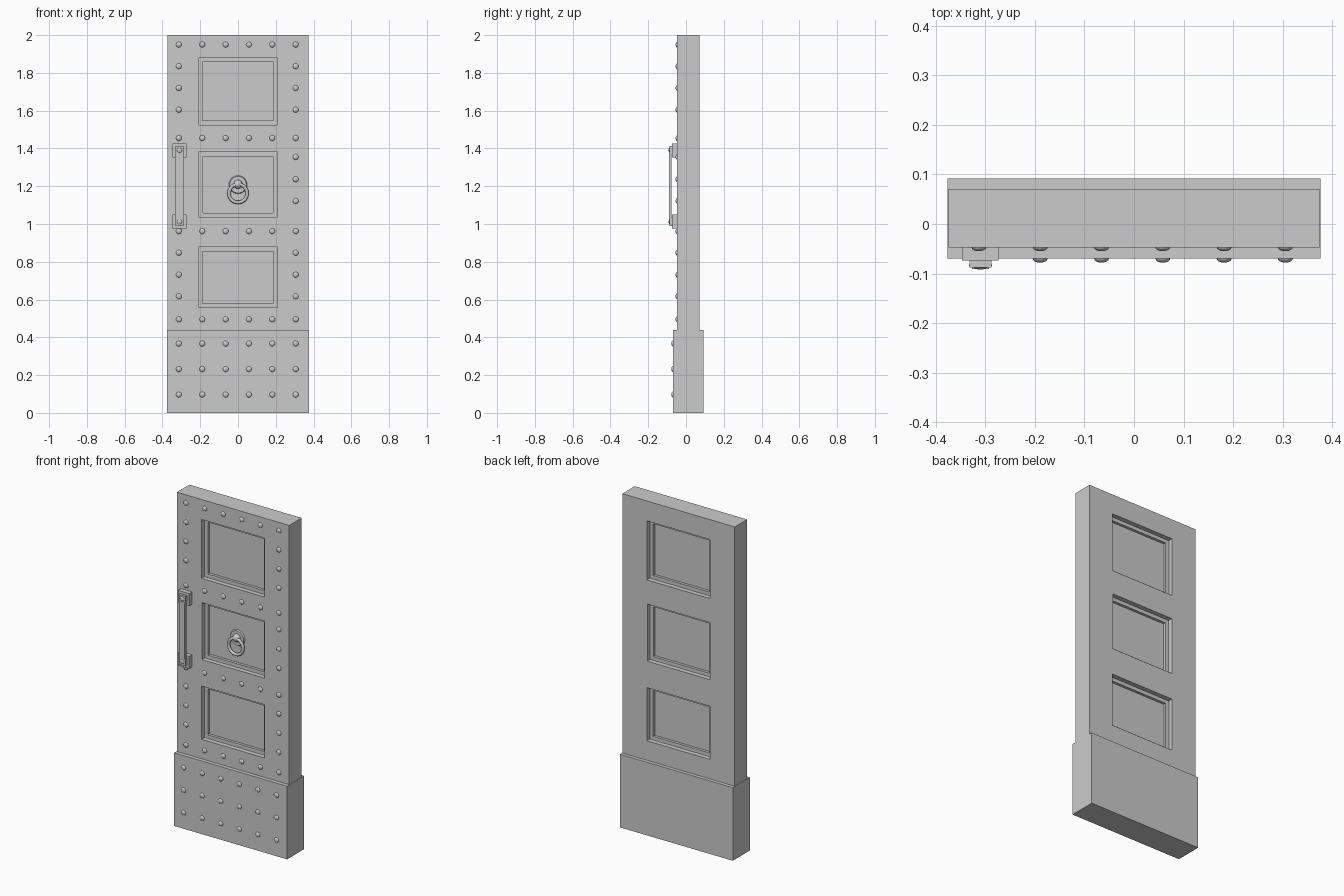
import bpy
import bmesh
import math
from mathutils import Matrix, Vector

if "Cube" in bpy.data.objects:
    bpy.data.objects.remove(bpy.data.objects["Cube"])

FRONT, BACK = -0.047, 0.071      # slab faces
BASE_FRONT, BASE_BACK = -0.07, 0.092


def finish(name, bm, smooth=False):
    bmesh.ops.recalc_face_normals(bm, faces=bm.faces)
    mesh = bpy.data.meshes.new(name)
    bm.to_mesh(mesh)
    bm.free()
    ob = bpy.data.objects.new(name, mesh)
    bpy.context.collection.objects.link(ob)
    if smooth:
        bpy.context.view_layer.objects.active = ob
        ob.select_set(True)
        bpy.ops.object.shade_smooth_by_angle(angle=math.radians(40))
        ob.select_set(False)
    return ob


def add_box(bm, x0, x1, y0, y1, z0, z1):
    m = Matrix.Translation(((x0 + x1) / 2, (y0 + y1) / 2, (z0 + z1) / 2))
    m = m @ Matrix.Diagonal((x1 - x0, y1 - y0, z1 - z0, 1))
    return bmesh.ops.create_cube(bm, size=1, matrix=m)["verts"]


def add_dome(bm, x, y, z, r, h, segs=16, rings=8):
    m = Matrix.Translation((x, y, z)) @ Matrix.Diagonal((r, h, r, 1))
    m = m @ Matrix.Rotation(math.pi / 2, 4, 'X')
    bmesh.ops.create_uvsphere(bm, u_segments=segs, v_segments=rings, radius=1, matrix=m)


def add_disc(bm, x, y0, y1, z, r0, r1, segs=32):
    # tapered disc running forward from y0 to y1
    m = Matrix.Translation((x, (y0 + y1) / 2, z)) @ Matrix.Rotation(math.pi / 2, 4, 'X')
    bmesh.ops.create_cone(bm, cap_ends=True, segments=segs, radius1=r0, radius2=r1,
                          depth=abs(y1 - y0), matrix=m)


def cut(target, boxes):
    bm = bmesh.new()
    for b in boxes:
        add_box(bm, *b)
    cutter = finish("cutter", bm)
    cutter.hide_render = True
    mod = target.modifiers.new("cut", 'BOOLEAN')
    mod.operation, mod.solver, mod.object = 'DIFFERENCE', 'EXACT', cutter
    bpy.context.view_layer.objects.active = target
    bpy.ops.object.modifier_apply(modifier=mod.name)
    bpy.data.objects.remove(cutter)


# Door slab with stepped recessed panels on both faces
bm = bmesh.new()
add_box(bm, -0.374, 0.374, FRONT, BACK, 0.40, 2.0)
slab = finish("door_slab", bm)
panels = [(0.21, 1.525, 1.88), (0.208, 1.037, 1.38), (0.21, 0.557, 0.877)]
for inset, depth in ((0.0, 0.028), (0.022, 0.044)):
    boxes = []
    for w, z0, z1 in panels:
        span = (z0 + inset, z1 - inset)
        boxes.append((-w + inset, w - inset, FRONT - 0.1, FRONT + depth, *span))
        boxes.append((-w + inset, w - inset, BACK - depth, BACK + 0.1, *span))
    cut(slab, boxes)

# Thick kick plate around the bottom
bm = bmesh.new()
add_box(bm, -0.376, 0.376, BASE_FRONT, BASE_BACK, 0, 0.44)
finish("kick_plate", bm)

# Rivets: full rows plus side columns
bm = bmesh.new()
cols = [-0.313 + 0.1237 * i for i in range(6)]
spots = [(x, FRONT, z) for z in (1.95, 1.455, 0.962, 0.495) for x in cols]
spots += [(x, BASE_FRONT, z) for z in (0.367, 0.232, 0.097) for x in cols]
for z in (1.835, 1.72, 1.605, 0.848, 0.732, 0.617):
    spots += [(cols[0], FRONT, z), (cols[-1], FRONT, z)]
spots += [(cols[-1], FRONT, z) for z in (1.355, 1.237, 1.122)]
for x, y, z in spots:
    add_dome(bm, x, y, z, 0.015, 0.008)
finish("rivets", bm, True)

# Pull handle: two mounts with bosses and a flat bar
HX = -0.31
bm = bmesh.new()
for z in (1.39, 1.012):
    add_box(bm, HX - 0.037, HX + 0.037, -0.074, FRONT + 0.005, z - 0.037, z + 0.037)
    add_box(bm, HX - 0.022, HX + 0.022, -0.088, -0.07, z - 0.022, z + 0.022)
    add_dome(bm, HX, -0.085, z, 0.015, 0.007)
finish("handle_mounts", bm, True)
bm = bmesh.new()
verts = add_box(bm, HX - 0.023, HX + 0.023, -0.091, -0.076, 1.025, 1.375)
edges = [e for e in bm.edges
         if abs((e.verts[0].co - e.verts[1].co).z) > 0.1]
bmesh.ops.bevel(bm, geom=edges, offset=0.006, segments=2, affect='EDGES')
finish("handle_bar", bm, True)

# Ring knocker on the middle panel
PY = FRONT + 0.044
bm = bmesh.new()
add_disc(bm, 0, PY + 0.003, PY - 0.007, 1.208, 0.05, 0.044)
add_dome(bm, 0, PY - 0.006, 1.21, 0.024, 0.024, 24, 12)
finish("knocker_boss", bm, True)
bpy.ops.mesh.primitive_torus_add(major_radius=0.048, minor_radius=0.009,
                                 major_segments=40, minor_segments=12,
                                 location=(0, PY - 0.018, 1.162),
                                 rotation=(math.pi / 2, 0, 0))
ring = bpy.context.object
ring.name = "knocker_ring"
bpy.ops.object.shade_smooth()
